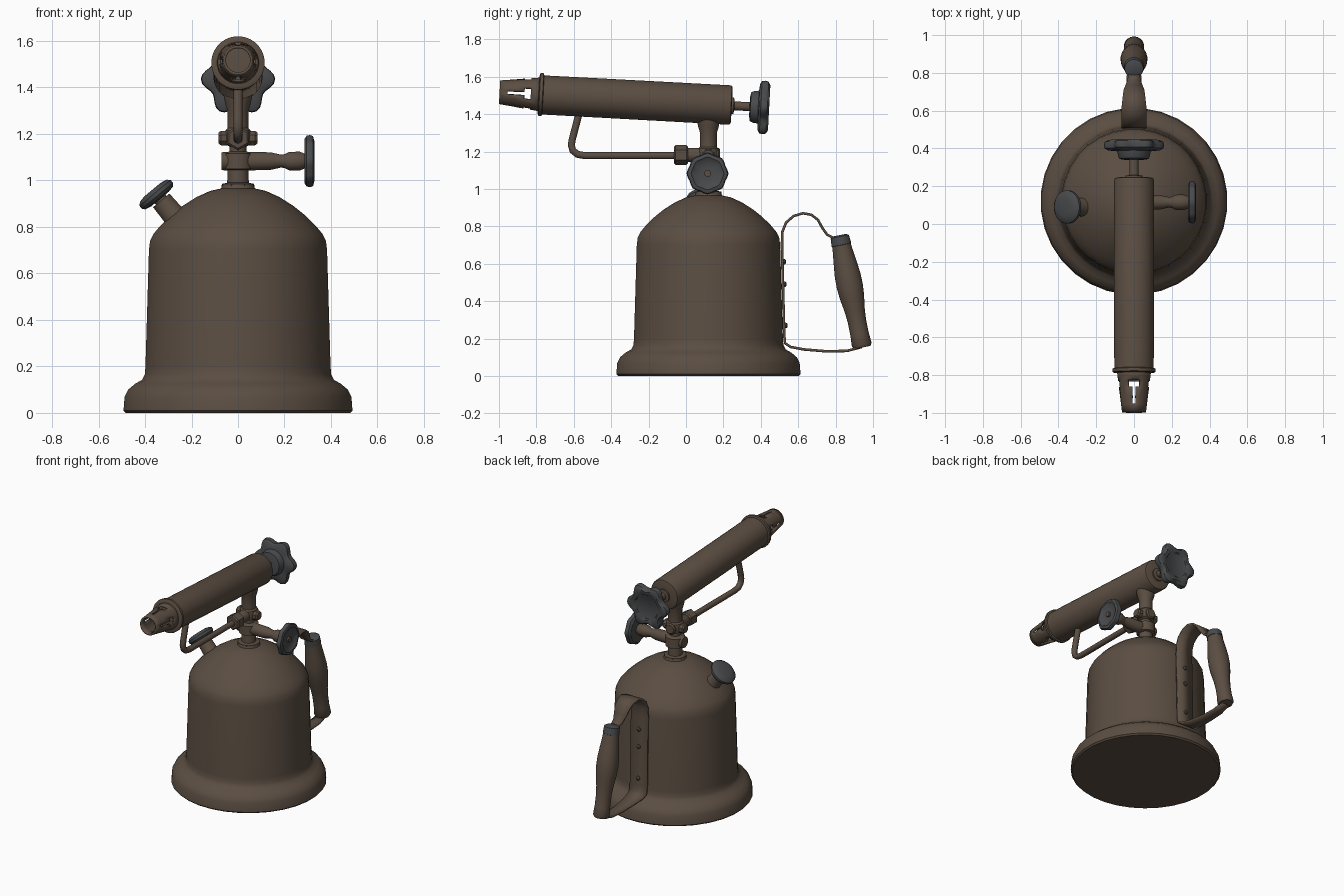
import bpy, bmesh
from math import pi, cos, sin, radians
from mathutils import Vector

cube = bpy.data.objects.get("Cube")
if cube:
    bpy.data.objects.remove(cube, do_unlink=True)


def material(name, rgb):
    m = bpy.data.materials.new(name)
    m.use_nodes = True
    m.diffuse_color = (*rgb, 1)
    bsdf = next(n for n in m.node_tree.nodes if n.type == 'BSDF_PRINCIPLED')
    bsdf.inputs["Base Color"].default_value = (*rgb, 1)
    bsdf.inputs["Roughness"].default_value = 0.6
    return m


BROWN = material("aged brown metal", (0.105, 0.076, 0.055))
GREY = material("dark grey", (0.066, 0.068, 0.071))
UP, ACROSS, BACK = Vector((0, 0, 1)), Vector((1, 0, 0)), Vector((0, 1, 0))
TILT = Vector((0, 1, -0.054)).normalized()   # burner axis, pointing backward
CY = 0.12                                    # centre line of the tank
made = []


def finish(name, bm, mat, closed=True):
    if closed:
        bmesh.ops.recalc_face_normals(bm, faces=bm.faces)
    mesh = bpy.data.meshes.new(name)
    bm.to_mesh(mesh)
    bm.free()
    mesh.materials.append(mat)
    ob = bpy.data.objects.new(name, mesh)
    bpy.context.scene.collection.objects.link(ob)
    made.append(ob)
    return ob


def lathe(name, profile, origin, axis=UP, mat=BROWN, segs=24, lobes=0, skip=None):
    """Spin (radius, height[, lobe depth]) points round an axis."""
    rot = UP.rotation_difference(axis)
    bm = bmesh.new()
    rings = []
    for r, h, *depth in profile:
        ring = []
        for j in range(segs):
            a = (j - (0 if lobes else 0.5)) * 2 * pi / segs
            q = r * (1 + (depth[0] if depth else 0) * cos(lobes * a))
            ring.append(bm.verts.new(Vector(origin) + rot @ Vector((q * cos(a), q * sin(a), h))))
        rings.append(ring)
    for i in range(len(rings) - 1):
        for j in range(segs):
            if skip and skip(i, j):
                continue
            k = (j + 1) % segs
            bm.faces.new((rings[i][j], rings[i][k], rings[i + 1][k], rings[i + 1][j]))
    if not skip:
        bm.faces.new(rings[0][::-1])
        bm.faces.new(rings[-1])
    return finish(name, bm, mat, closed=not skip)


def solidify(ob, thickness, offset):
    mod = ob.modifiers.new("thickness", 'SOLIDIFY')
    mod.thickness, mod.offset = thickness, offset


# Tank with flared foot and domed top
lathe("tank", [(.485, 0), (.495, .01), (.49, .07), (.475, .1), (.445, .125), (.415, .142),
               (.403, .165), (.4, .2), (.385, .7), (.38, .74), (.365, .77), (.335, .806),
               (.29, .85), (.24, .89), (.18, .928), (.12, .955), (.06, .968)],
      (0, CY, 0), segs=32)

# Filler neck and cap on the shoulder
cap_axis = Vector((-.64, 0, .77))
cap_at = (-.33, .09, .914)
lathe("filler_neck", [(.075, -.14), (.05, -.09), (.046, 0)], cap_at, cap_axis)
lathe("filler_stem", [(.03, -.02), (.03, .03)], cap_at, cap_axis)
lathe("filler_cap", [(.05, .008), (.078, .014), (.088, .026), (.088, .042), (.075, .054), (.045, .06)],
      cap_at, cap_axis, GREY)

# Central column between tank and burner
lathe("column", [(.085, .945), (.072, .968), (.07, .985), (.047, .99), (.045, 1.045), (.062, 1.05),
                 (.062, 1.115), (.036, 1.125), (.036, 1.145), (.055, 1.155), (.06, 1.185),
                 (.055, 1.215), (.045, 1.225), (.045, 1.3), (.055, 1.33), (.065, 1.38)], (0, CY, 0))
lathe("column_collar", [(.07, .965), (.073, .985)], (0, CY, 0), segs=8)

# Side valve with its handwheel
VALVE = (0, CY - .005, 1.083)
lathe("valve_body", [(.038, -.07), (.04, -.06), (.04, .06), (.038, .14), (.028, .185), (.03, .2),
                     (.04, .22), (.041, .265), (.033, .285), (.018, .288), (.018, .325)], VALVE, ACROSS)
lathe("valve_handwheel", [(.045, .287), (.09, .285, .03), (.105, .295, .04), (.108, .31, .04),
                          (.103, .323, .04), (.085, .328, .03), (.065, .315, .03), (.03, .312)],
      VALVE, ACROSS, GREY, 32, 8)

# Cross fitting and pipe nut
JOINT = (0, CY, 1.182)
lathe("cross_fitting", [(.026, -.083), (.034, -.073), (.034, .073), (.026, .083)], JOINT, ACROSS, segs=8)
lathe("pipe_fitting", [(.034, -.12), (.038, -.11), (.038, .055), (.03, .062)], JOINT, BACK)
lathe("pipe_nut", [(.044, -.184), (.053, -.176), (.053, -.118), (.044, -.11)], JOINT, BACK, segs=6)

# Bent feed pipe under the burner
curve = bpy.data.curves.new("feed_pipe", 'CURVE')
curve.dimensions = '3D'
curve.bevel_depth = .02
curve.bevel_resolution = 3
curve.use_fill_caps = True
path = [(-.05, 1.178), (-.54, 1.178), (-.58, 1.185), (-.605, 1.205), (-.613, 1.235),
        (-.608, 1.265), (-.565, 1.43)]
spline = curve.splines.new('POLY')
spline.points.add(len(path) - 1)
for p, (y, z) in zip(spline.points, path):
    p.co = (0, y, z, 1)
curve.materials.append(BROWN)
pipe = bpy.data.objects.new("feed_pipe", curve)
bpy.context.scene.collection.objects.link(pipe)
for s in curve.splines:
    s.use_smooth = True

# Burner tube, front flange and slotted nozzle
REAR, FRONT = Vector((0, .245, 1.448)), Vector((0, -.775, 1.505))
length = (FRONT - REAR).length
lathe("burner_tube", [(.09, 0), (.102, .004), (.106, .014), (.105, length)], REAR, -TILT, segs=32)
lathe("burner_flange", [(.105, -.012), (.115, -.008), (.115, .008), (.106, .012), (.085, .014)],
      FRONT, -TILT, segs=32)


def slot(row, seg):
    return (row == 2 and seg % 6 in (0, 1, 5)) or (row in (3, 4) and seg % 6 == 0)


nozzle = lathe("nozzle", [(.092, 0), (.088, .03), (.085, .055), (.081, .09), (.074, .14),
                          (.069, .18), (.064, .222)], FRONT, -TILT, skip=slot)
solidify(nozzle, .012, -1)

# Rear regulator: stem, hub and lobed handwheel
KNOB = REAR + Vector((0, 0, -.003))
lathe("regulator_stem", [(.045, -.01), (.045, .01), (.024, .014), (.024, .13)], KNOB, TILT)
lathe("regulator_hub", [(.05, .095), (.078, .1), (.085, .115), (.09, .15)], KNOB, TILT, GREY)
lathe("regulator_handwheel", [(.08, .14), (.125, .145, .1), (.14, .155, .12), (.143, .175, .12),
                              (.138, .19, .12), (.122, .2, .1), (.095, .198, .04), (.085, .19)],
      KNOB, TILT, GREY, 48, 6)

# Handle strap: ribbon that follows the tank, arches over and returns to the grip
strap_path = [(.84, .735, .03), (.79, .738, .03), (.755, .755, .035), (.73, .79, .045),
              (.705, .835, .055), (.67, .862, .06), (.625, .87, .065), (.575, .855, .065),
              (.535, .82, .065), (.515, .77, .065), (.513, .7, .065), (.525, .22, .065),
              (.53, .175, .065), (.56, .155, .06), (.63, .142, .05), (.75, .132, .04),
              (.86, .134, .035), (.94, .155, .03)]
bm = bmesh.new()
rows = [[bm.verts.new((s * w, y, z)) for s in (-1, 1)] for y, z, w in strap_path]
for a, b in zip(rows, rows[1:]):
    bm.faces.new((a[0], a[1], b[1], b[0]))
solidify(finish("handle_strap", bm, BROWN, closed=False), .014, 0)

# Rivets on the strap
for i, z in enumerate((.61, .49, .27)):
    lathe(f"strap_rivet_{i + 1}", [(.015, 0), (.014, .008), (.007, .014)],
          (0, .531 - (z - .22) * .025, z), BACK, segs=10)

# Turned grip with a ferrule at its upper end
TOP, END = Vector((0, .822, .745)), Vector((0, .942, .155))
grip_axis = (END - TOP).normalized()
lathe("grip", [(.05, .03), (.053, .07), (.062, .14), (.07, .21), (.071, .27), (.066, .33), (.055, .4),
               (.05, .46), (.05, .53), (.054, .59), (.045, .605)], TOP, grip_axis)
lathe("grip_ferrule", [(.035, -.008), (.05, 0), (.054, .045), (.045, .05)], TOP, grip_axis, GREY)

# Smooth shading with crisp edges
bpy.ops.object.select_all(action='DESELECT')
for ob in made:
    ob.select_set(True)
bpy.context.view_layer.objects.active = made[0]
bpy.ops.object.shade_smooth_by_angle(angle=radians(35))
